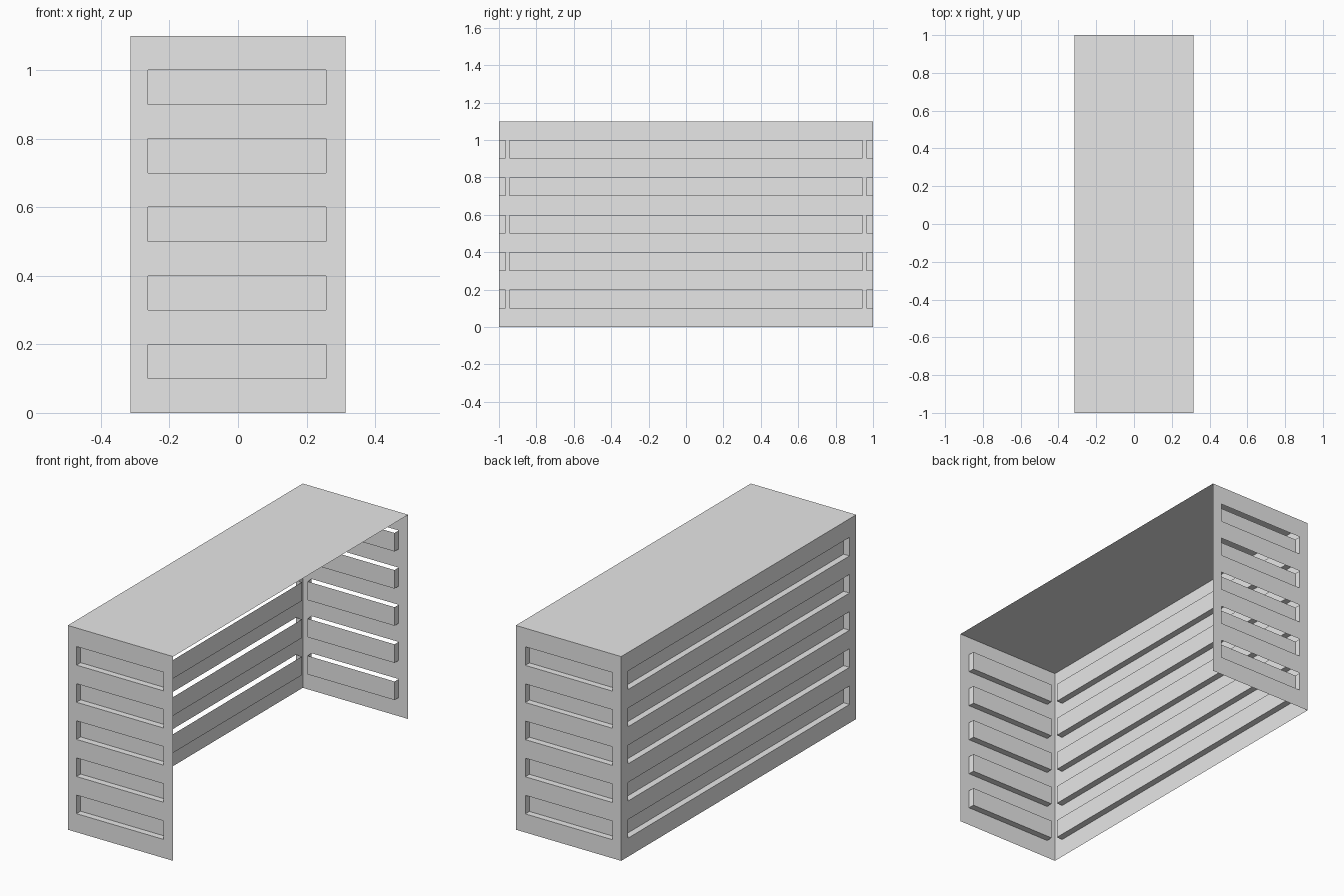
import bpy
import bmesh
from mathutils import Vector

cube = bpy.data.objects.get("Cube")
if cube:
    bpy.data.objects.remove(cube, do_unlink=True)

HALF_X, HALF_Y, HEIGHT = 0.314, 1.0, 1.1
DEPTH = 0.035   # how far each louvre pocket sinks inward
SLOTS = 5

grey = bpy.data.materials.new("light_grey")
grey.use_nodes = True
COLOUR = (0.8, 0.8, 0.8, 1)
grey.diffuse_color = COLOUR
grey.node_tree.nodes["Principled BSDF"].inputs["Base Color"].default_value = COLOUR


def finish(name, bm):
    bmesh.ops.remove_doubles(bm, verts=bm.verts, dist=0.0001)
    mesh = bpy.data.meshes.new(name)
    bm.to_mesh(mesh)
    bm.free()
    mesh.materials.append(grey)
    obj = bpy.data.objects.new(name, mesh)
    bpy.context.collection.objects.link(obj)


def louvred_wall(name, centre, along, outward, cuts):
    """Thin wall with slots; each slot has an inward pocket open at its top."""
    centre, along, outward = Vector(centre), Vector(along), Vector(outward)
    bm = bmesh.new()

    def quad(*corners):
        # corners are (distance along wall, depth inward, height)
        bm.faces.new([bm.verts.new(centre + along * u - outward * d + Vector((0, 0, z)))
                      for u, d, z in corners])

    levels = [HEIGHT * i / (2 * SLOTS + 1) for i in range(2 * SLOTS + 2)]
    for row, (low, high) in enumerate(zip(levels, levels[1:])):
        for col, (a, b) in enumerate(zip(cuts, cuts[1:])):
            is_slot = row % 2 == 1 and col == 1
            d = DEPTH if is_slot else 0
            quad((a, d, low), (b, d, low), (b, d, high), (a, d, high))
            if is_slot:
                # pocket floor and two ends
                quad((a, 0, low), (b, 0, low), (b, d, low), (a, d, low))
                quad((a, 0, low), (a, d, low), (a, d, high), (a, 0, high))
                quad((b, d, low), (b, 0, low), (b, 0, high), (b, d, high))
    finish(name, bm)


# End walls share the same slot positions in x
x_cuts = [-HALF_X, -0.262, 0.257, HALF_X]
louvred_wall("front_wall", (0, -HALF_Y, 0), (1, 0, 0), (0, -1, 0), x_cuts)
louvred_wall("back_wall", (0, HALF_Y, 0), (-1, 0, 0), (0, 1, 0),
             [-x for x in reversed(x_cuts)])

# Long wall on the closed side
louvred_wall("long_wall", (-HALF_X, 0, 0), (0, -1, 0), (-1, 0, 0),
             [-HALF_Y, -0.943, 0.943, HALF_Y])

# Flat roof sheet
bm = bmesh.new()
bm.faces.new([bm.verts.new((x * HALF_X, y * HALF_Y, HEIGHT))
              for x, y in ((-1, -1), (1, -1), (1, 1), (-1, 1))])
finish("roof", bm)
